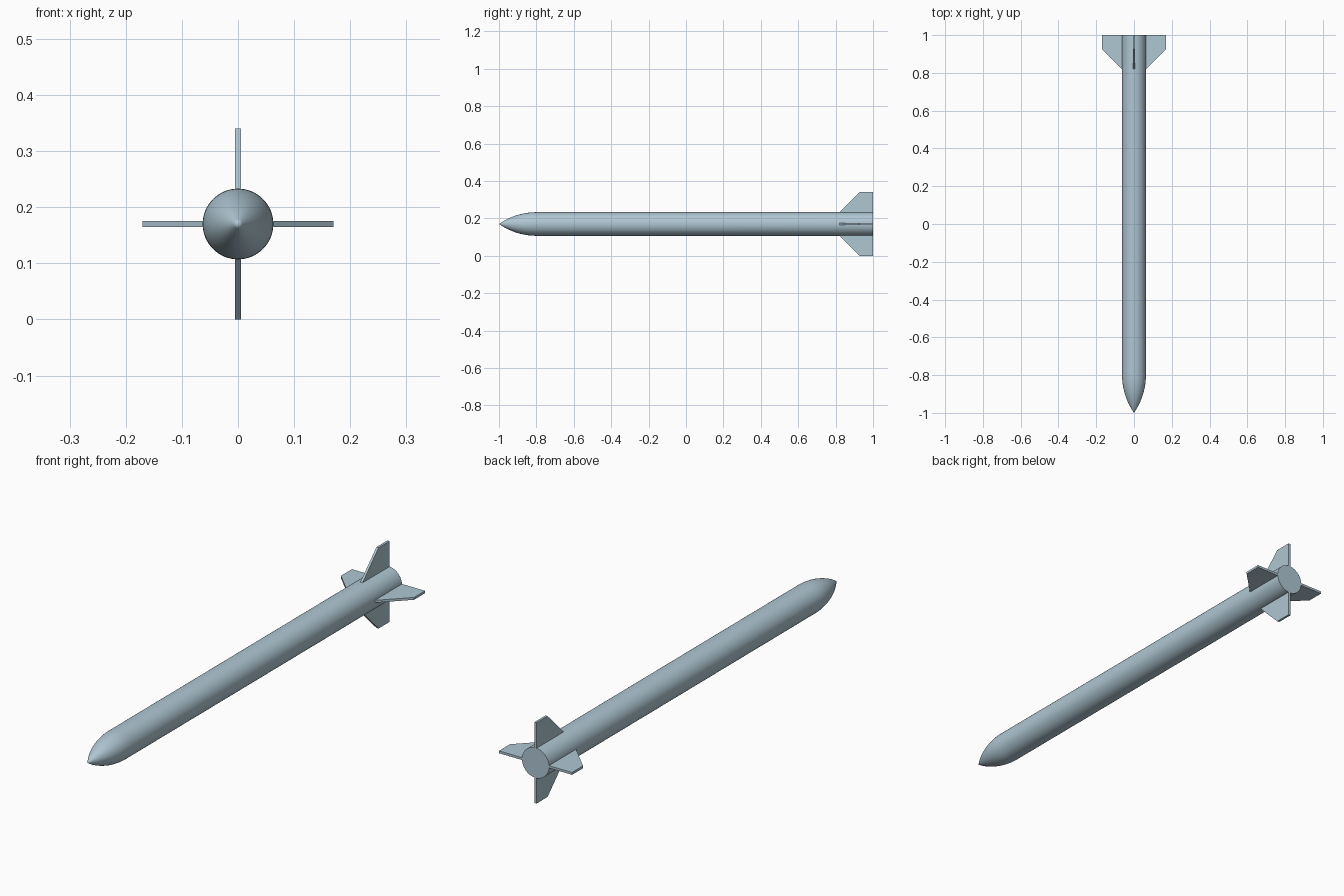
import bpy, bmesh, math
from mathutils import Matrix, Vector

cube = bpy.data.objects.get("Cube")
if cube:
    bpy.data.objects.remove(cube, do_unlink=True)

RADIUS, AXIS_Z = 0.063, 0.17
NOSE_LENGTH, SIDES, NOSE_STEPS = 0.2, 64, 16

paint = bpy.data.materials.new("pale_blue_grey")
paint.use_nodes = True
colour = (0.43, 0.57, 0.65, 1)
paint.diffuse_color = colour
paint.node_tree.nodes["Principled BSDF"].inputs["Base Color"].default_value = colour


def add_object(name, bm):
    bmesh.ops.recalc_face_normals(bm, faces=bm.faces)
    mesh = bpy.data.meshes.new(name)
    bm.to_mesh(mesh)
    bm.free()
    mesh.materials.append(paint)
    obj = bpy.data.objects.new(name, mesh)
    bpy.context.collection.objects.link(obj)
    obj.location.z = AXIS_Z
    return obj


# Fuselage: pointed ogive nose, straight tube and flat tail, turned about y
arc = (RADIUS**2 + NOSE_LENGTH**2) / (2 * RADIUS)
profile = []
for i in range(NOSE_STEPS + 1):
    d = NOSE_LENGTH * i / NOSE_STEPS
    r = math.sqrt(arc**2 - (NOSE_LENGTH - d)**2) + RADIUS - arc
    profile.append((max(r, 0), d - 1))
profile += [(RADIUS, 1), (0, 1)]

bm = bmesh.new()
verts = [bm.verts.new((r, y, 0)) for r, y in profile]
edges = [bm.edges.new(pair) for pair in zip(verts, verts[1:])]
bmesh.ops.spin(bm, geom=verts + edges, cent=(0, 0, 0), axis=(0, 1, 0),
               angle=math.tau, steps=SIDES)
bmesh.ops.remove_doubles(bm, verts=bm.verts, dist=0.0001)
body = add_object("fuselage", bm)
bpy.context.view_layer.objects.active = body
body.select_set(True)
bpy.ops.object.shade_smooth_by_angle(angle=math.radians(30))
body.select_set(False)

# Four clipped, swept tail fins, rooted inside the fuselage
THICKNESS, TIP = 0.01, 0.17
outline = [(0.05, 0.81), (RADIUS, 0.82), (TIP, 0.927), (TIP, 1), (0.05, 1)]
for i, name in enumerate(("left_fin", "bottom_fin", "right_fin", "top_fin")):
    bm = bmesh.new()
    face = bm.faces.new([bm.verts.new((x, y, -THICKNESS / 2)) for x, y in outline])
    extruded = bmesh.ops.extrude_face_region(bm, geom=[face])
    top = [v for v in extruded["geom"] if isinstance(v, bmesh.types.BMVert)]
    bmesh.ops.translate(bm, verts=top, vec=Vector((0, 0, THICKNESS)))
    bm.transform(Matrix.Rotation(i * math.pi / 2, 4, 'Y'))
    add_object(name, bm)
